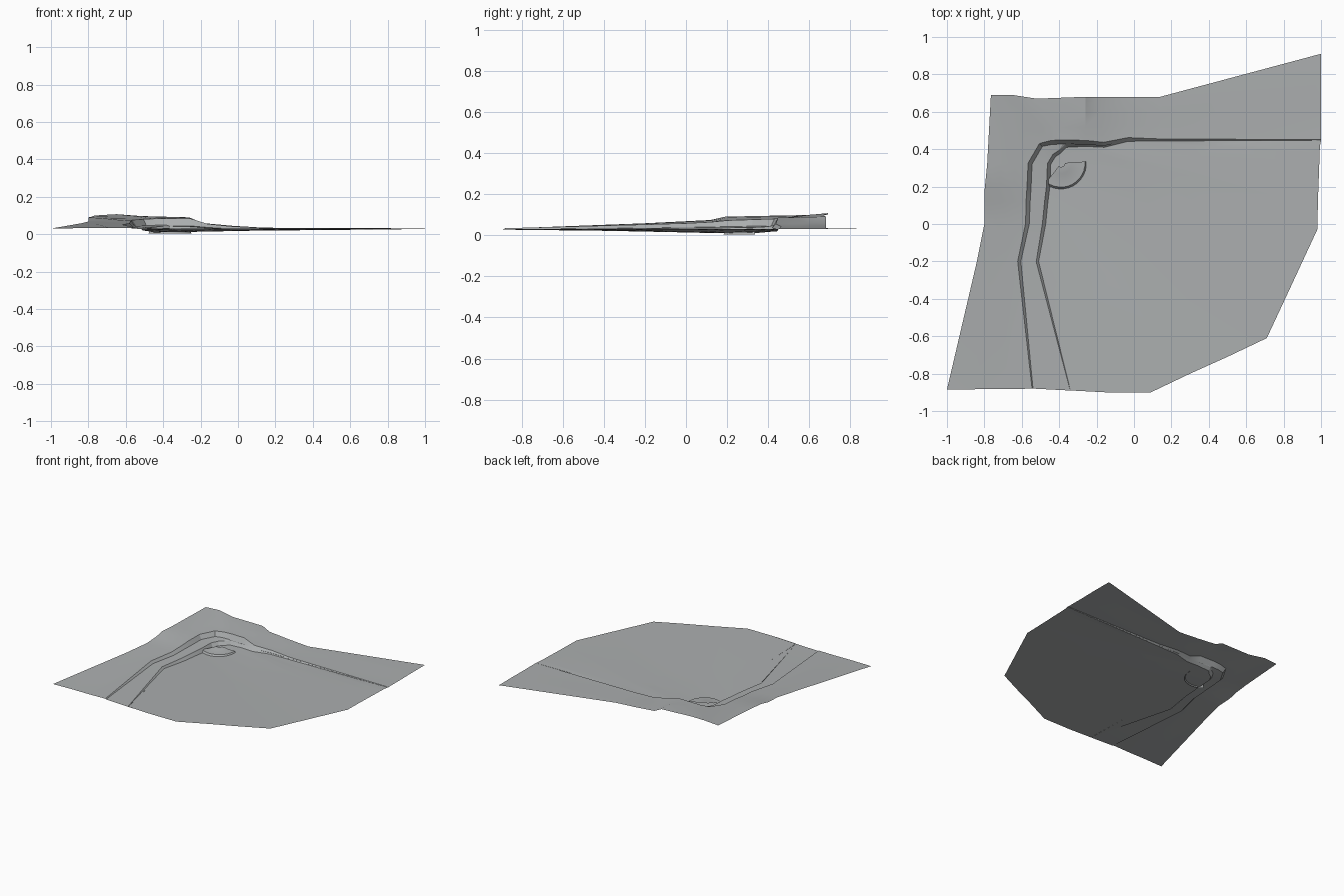
import bpy, bmesh, math
from mathutils import Vector

if "Cube" in bpy.data.objects:
    bpy.data.objects.remove(bpy.data.objects["Cube"])

grey = bpy.data.materials.new("terrain grey")
grey.diffuse_color = (0.41, 0.425, 0.43, 1)
grey.use_nodes = True
grey.node_tree.nodes["Principled BSDF"].inputs["Base Color"].default_value = grey.diffuse_color


def sheet(name, rows):
    """Loft an open surface through rows of equal length, facing up."""
    bm = bmesh.new()
    vs = [[bm.verts.new(p) for p in row] for row in rows]
    for a, b in zip(vs, vs[1:]):
        for i in range(len(a) - 1):
            bm.faces.new((a[i], a[i + 1], b[i + 1], b[i]))
    bmesh.ops.remove_doubles(bm, verts=bm.verts, dist=0.0005)
    bmesh.ops.triangulate(bm, faces=bm.faces)
    for f in bm.faces:
        f.normal_update()
        if f.normal.z < 0:
            f.normal_flip()
    me = bpy.data.meshes.new(name)
    bm.to_mesh(me)
    bm.free()
    me.materials.append(grey)
    ob = bpy.data.objects.new(name, me)
    bpy.context.collection.objects.link(ob)
    bpy.context.view_layer.objects.active = ob
    ob.select_set(True)
    bpy.ops.object.shade_smooth_by_angle(angle=math.radians(20))
    ob.select_set(False)


def bank(path, width):
    """Top and foot rows of a bank; path holds x, y, top z, foot z."""
    top, foot = [], []
    for i, (x, y, zt, zf) in enumerate(path):
        a, b = path[max(i - 1, 0)], path[min(i + 1, len(path) - 1)]
        t = Vector((b[0] - a[0], b[1] - a[1])).normalized()
        w = min(width, abs(zt - zf))
        foot.append(Vector((x, y, zf)))
        top.append(Vector((x - t.y * w, y + t.x * w, zt)))
    return top, foot


def between(a, b, t, lift=0.0):
    return [p.lerp(q, t) + Vector((0, 0, lift)) for p, q in zip(a, b)]


# outer rim of the hill, from the front left corner round to the back right
rim = [Vector(p) for p in (
    (-1, -.885, .03), (-.84, -.2, .058), (-.80, 0, .068), (-.80, .12, .074),
    (-.798, .19, .09), (-.785, .32, .093), (-.765, .69, .10), (-.65, .69, .107),
    (-.52, .67, .097), (-.26, .68, .09), (-.20, .68, .06), (-.03, .68, .045),
    (.14, .68, .034), (1, .91, .03))]
# upper bank
upper = [(-.54, -.88, .034, .029), (-.605, -.2, .052, .035), (-.56, 0, .058, .038),
         (-.555, .12, .064, .040), (-.55, .2, .072, .042), (-.545, .32, .076, .044),
         (-.49, .415, .08, .046), (-.44, .425, .083, .048), (-.38, .428, .085, .048),
         (-.26, .425, .085, .045), (-.16, .418, .055, .036), (-.03, .448, .042, .028),
         (.14, .448, .033, .026), (1, .45, .03, .029)]
# lower bank
lower = [(-.34, -.89, .029, .028), (-.51, -.2, .033, .02), (-.472, 0, .034, .015),
         (-.46, .12, .035, .012), (-.45, .2, .036, .01), (-.445, .32, .038, .01),
         (-.42, .36, .04, .012), (-.39, .38, .042, .014), (-.36, .41, .042, .016),
         (-.26, .415, .04, .018), (-.16, .41, .033, .018), (-.03, .442, .026, .019),
         (.14, .444, .025, .02), (1, .448, .029, .0285)]
# outer edge of the level ground
edge = [Vector((x, y, .03)) for x, y in (
    (-.34, -.89), (-.15, -.90), (.09, -.90), (.30, -.80), (.50, -.71), (.71, -.61),
    (.85, -.31), (.98, -.03), (.983, .10), (.986, .20), (.99, .30), (.992, .38),
    (.995, .42), (1, .448))]

up_top, up_foot = bank(upper, .022)
lo_top, lo_foot = bank(lower, .018)

sheet("hill", [rim, between(rim, up_top, .35, .001), between(rim, up_top, .7, -.001), up_top])
sheet("upper_bank", [up_top, up_foot])
sheet("terrace", [up_foot, lo_top])
sheet("lower_bank", [lo_top, lo_foot])
sheet("ground", [lo_foot, between(lo_foot, edge, .12, -.001),
                 between(lo_foot, edge, .45), edge])

# small stepped mound inside the corner
angles = [math.radians(-128 + 11 * i) for i in range(13)]


def arc(r, z):
    return [(-.39 + r * math.cos(a), .325 + r * math.sin(a), z) for a in angles]


sheet("mound", [arc(.02, .032), arc(.055, .030), arc(.07, .026), arc(.128, .023),
                arc(.144, .003)])
